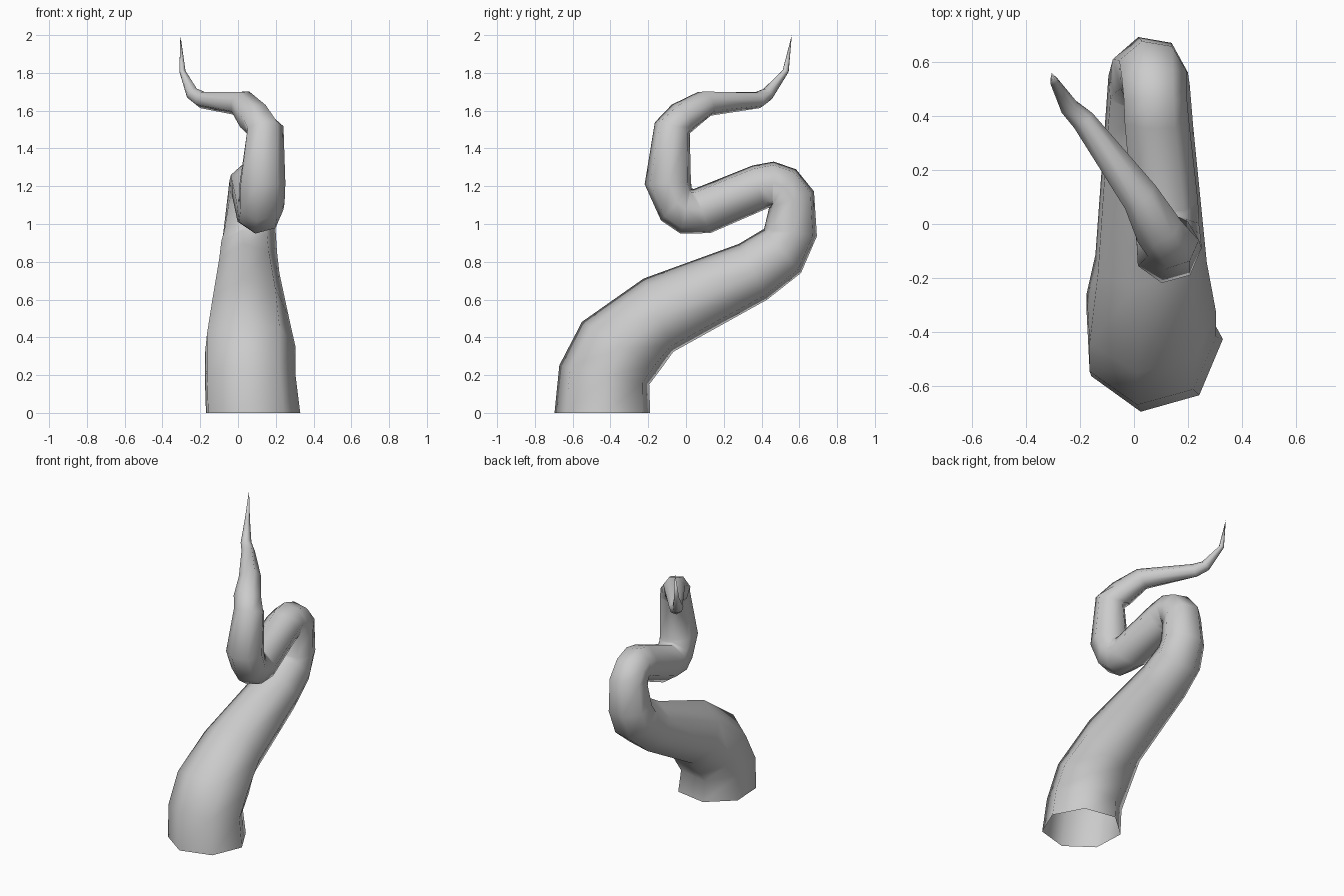
import bpy, bmesh
from math import sin, cos, radians, tau
from mathutils import Vector

SIDES = 7
PHASE = radians(-100)

# Rings along the path: x, y, z, radius, pitch in the side plane (degrees), sideways lean
rings = [
    (.07, -.44, 0, .26, 90, 0),
    (.055, -.43, .20, .25, 78, 0),
    (.055, -.34, .355, .25, 59, 0),
    (.055, -.145, .515, .215, 22, 0),
    (.05, .355, .745, .17, 27, 0),
    (.05, .51, .855, .157, 41, 0),
    (.055, .555, .955, .145, 82, 0),
    (.065, .56, 1.13, .13, 110, 0),
    (.07, .515, 1.19, .125, 146, 0),
    (.075, .46, 1.213, .122, 178, 0),
    (.08, .385, 1.195, .124, 196, 0),
    (.11, .085, 1.07, .128, 200, 0),
    (.115, 0, 1.07, .126, 166, 0),
    (.122, -.05, 1.11, .125, 138, 0),
    (.125, -.095, 1.215, .126, 92, 0),
    (.14, -.07, 1.505, .102, 69, -.15),
    (.09, -.02, 1.56, .092, 34, -.4),
    (.02, .105, 1.64, .073, 30, -.7),
    (-.19, .385, 1.657, .045, 18, -.75),
    (-.24, .435, 1.69, .036, 42, -.5),
    (-.295, .528, 1.81, .017, 75, -.1),
]
tip = (-.305, .56, 2.0)

bm = bmesh.new()

# Tapering tube, open at the base
prev = None
for x, y, z, r, pitch, lean in rings:
    p = radians(pitch)
    t = Vector((lean, cos(p), sin(p))).normalized()
    u = (Vector((1, 0, 0)) - t * t.x).normalized()
    v = t.cross(u)
    loop = []
    for i in range(SIDES):
        a = PHASE + tau * i / SIDES
        loop.append(bm.verts.new(Vector((x, y, z)) + (u * cos(a) + v * sin(a)) * r))
    if prev:
        for i in range(SIDES):
            j = (i + 1) % SIDES
            bm.faces.new((prev[i], prev[j], loop[j], loop[i]))
    prev = loop

# Pointed tip
end = bm.verts.new(tip)
for i in range(SIDES):
    bm.faces.new((prev[i], prev[(i + 1) % SIDES], end))

for f in bm.faces:
    f.smooth = True
mesh = bpy.data.meshes.new("tentacle")
bm.to_mesh(mesh)
bm.free()
bpy.context.collection.objects.link(bpy.data.objects.new("tentacle", mesh))
